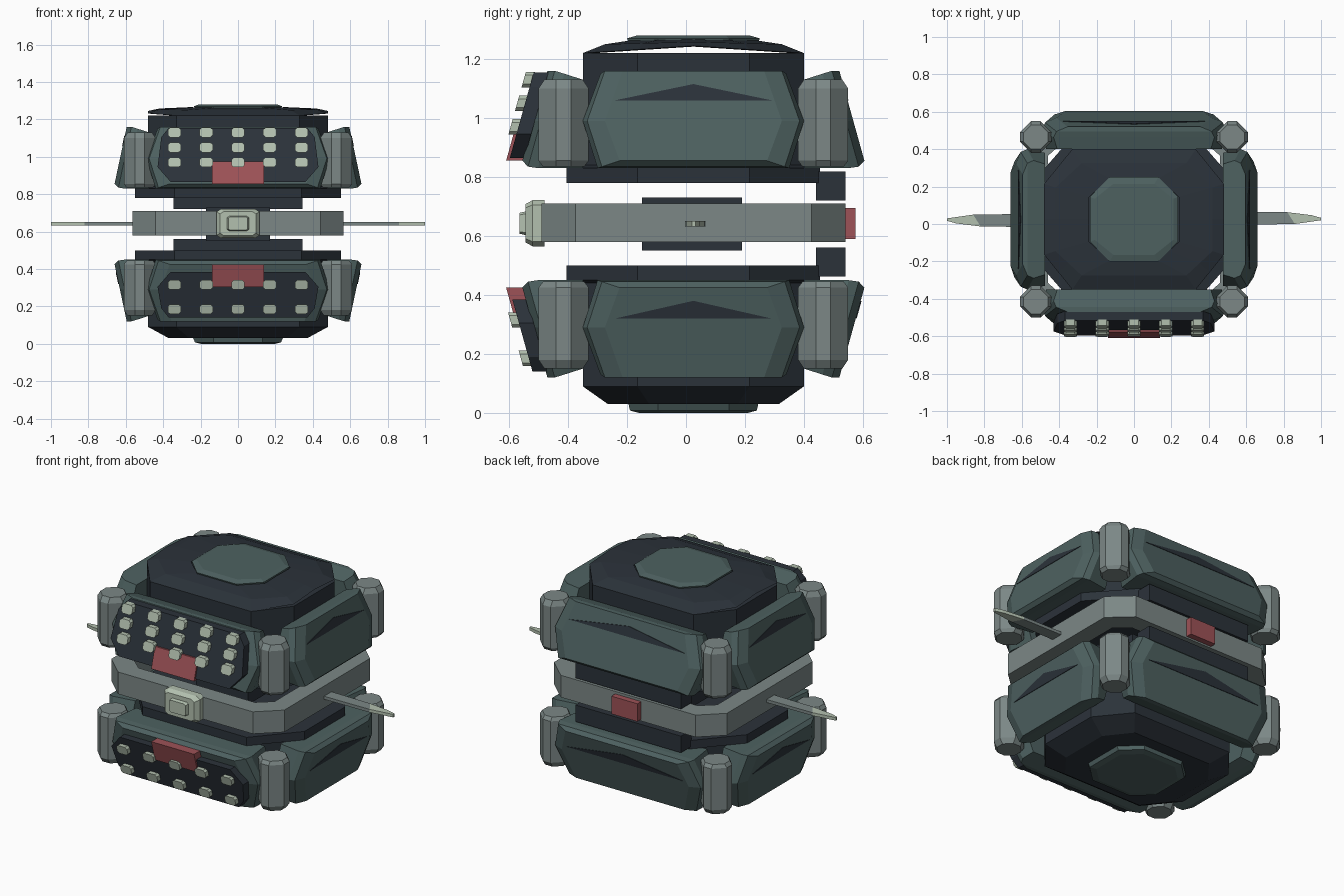
import bpy
import bmesh
from math import cos, sin, pi, radians
from mathutils import Vector

cube = bpy.data.objects.get("Cube")
if cube:
    bpy.data.objects.remove(cube, do_unlink=True)

MID, CY = 0.64, 0.025  # mirror height and depth centre of the body


def material(name, rgb):
    m = bpy.data.materials.new(name)
    m.use_nodes = True
    m.diffuse_color = (*rgb, 1)
    m.node_tree.nodes["Principled BSDF"].inputs["Base Color"].default_value = (*rgb, 1)
    return m


TEAL = material("dark teal", (0.075, 0.12, 0.118))
DARK = material("blue black", (0.024, 0.032, 0.042))
GREY = material("blue grey", (0.2, 0.245, 0.24))
PALE = material("pale green grey", (0.45, 0.53, 0.43))
RED = material("faded red", (0.34, 0.085, 0.095))


def loft(name, rings, mat, closed=False):
    """Skin a list of equal point rings; cap the ends or join them in a loop."""
    bm = bmesh.new()
    rows = [[bm.verts.new(p) for p in ring] for ring in rings]
    n = len(rows[0])
    pairs = list(zip(rows, rows[1:])) + ([(rows[-1], rows[0])] if closed else [])
    for a, b in pairs:
        for i in range(n):
            j = (i + 1) % n
            bm.faces.new((a[i], a[j], b[j], b[i]))
    if not closed:
        bm.faces.new(rows[0])
        bm.faces.new(rows[-1])
    bmesh.ops.recalc_face_normals(bm, faces=bm.faces)
    mesh = bpy.data.meshes.new(name)
    bm.to_mesh(mesh)
    bm.free()
    mesh.materials.append(mat)
    ob = bpy.data.objects.new(name, mesh)
    bpy.context.collection.objects.link(ob)
    return ob


def octagon(x, y, fx, fy, z):
    """Octagon of half size x, y whose straight sides have half lengths fx, fy."""
    pts = [(x, -fy), (x, fy), (fx, y), (-fx, y), (-x, fy), (-x, -fy), (-fx, -y), (fx, -y)]
    return [(px, py + CY, z) for px, py in pts]


def box(name, lo, hi, mat):
    ring = [(lo[0], lo[1]), (hi[0], lo[1]), (hi[0], hi[1]), (lo[0], hi[1])]
    return loft(name, [[(x, y, z) for x, y in ring] for z in (lo[2], hi[2])], mat)


class Panel:
    """Sloped armour panel; u runs across, d outward, h away from the middle."""

    def __init__(self, angle, sign, half_width, d_top, d_low):
        self.c, self.s = round(cos(radians(angle))), round(sin(radians(angle)))
        self.sign, self.w, self.d_top, self.d_low = sign, half_width, d_top, d_low

    def depth(self, h):
        return self.d_low + (self.d_top - self.d_low) * (h - 0.215) / 0.305

    def point(self, u, d, h):
        return (u * self.c + d * self.s, CY + d * self.c - u * self.s, MID + self.sign * h)

    def hexagon(self, w, low, top, inward, flat=None):
        pts = [(-w + 0.05, low), (w - 0.05, low), (w, 0.35),
               (w - 0.06, top), (-w + 0.06, top), (-w, 0.35)]
        return [self.point(u, flat or self.depth(h) - inward, h) for u, h in pts]

    def body(self, name):
        loft(name, [self.hexagon(self.w - 0.02, 0.19, 0.49, 0, self.d_top - 0.12),
                    self.hexagon(self.w, 0.19, 0.51, 0.06),
                    self.hexagon(self.w - 0.015, 0.195, 0.52, 0.025),
                    self.hexagon(self.w - 0.075, 0.215, 0.52, 0)], TEAL)

    def slab(self, name, outline, near, far, mat):
        loft(name, [[self.point(u, self.depth(h) + o, h) for u, h in outline]
                    for o in (near, far)], mat)


def rect(u, h, hu, hh):
    return [(u - hu, h - hh), (u + hu, h - hh), (u + hu, h + hh), (u - hu, h + hh)]


for sign, half in ((1, "upper"), (-1, "lower")):
    def level(h):
        return MID + sign * h

    # Inner body and stepped base plate
    loft(half + "_core", [octagon(0.55, 0.43, 0.34, 0.19, level(0.14)),
                          octagon(0.55, 0.43, 0.34, 0.19, level(0.19)),
                          octagon(0.48, 0.375, 0.33, 0.19, level(0.2)),
                          octagon(0.48, 0.375, 0.33, 0.19, level(0.515))], DARK)
    lo, hi = sorted((level(0.08), level(0.178)))
    box(half + "_rear_block", (-0.345, 0.44, lo), (0.345, 0.54, hi), DARK)

    # Armour panels on the four sides
    sides = (("back", 0, 0.49, 0.495, 0.58), ("left", 90, 0.375, 0.595, 0.66),
             ("front", 180, 0.49, 0.495, 0.58), ("right", 270, 0.375, 0.595, 0.66))
    for side, angle, w, d_top, d_low in sides:
        panel = Panel(angle, sign, w, d_top, d_low)
        panel.body(f"{half}_{side}_panel")
        if side != "front":
            base, tip = (0.42, 0.475) if sign > 0 else (0.32, 0.26)
            panel.slab(f"{half}_{side}_vent", [(0.11 - w, base), (w - 0.11, base), (0, tip)],
                       -0.004, 0.003, DARK)
            continue
        # Stud board and clasp on the front panel
        low, top = (0.225, 0.515) if sign > 0 else (0.255, 0.5)
        board = [(-0.36, low), (0.36, low), (0.43, low + 0.08), (0.41, top - 0.05),
                 (0.37, top), (-0.37, top), (-0.41, top - 0.05), (-0.43, low + 0.08)]
        panel.slab(half + "_stud_board", board, -0.005, 0.045, DARK)
        for h in ((0.33, 0.41, 0.49) if sign > 0 else (0.325, 0.455)):
            for col in range(-2, 3):
                u, b = col * 0.17, 0.012
                cap = [(u - 0.035 + b, h - 0.026), (u + 0.035 - b, h - 0.026),
                       (u + 0.035, h - 0.015), (u + 0.035, h + 0.015),
                       (u + 0.035 - b, h + 0.026), (u - 0.035 + b, h + 0.026),
                       (u - 0.035, h + 0.015), (u - 0.035, h - 0.015)]
                panel.slab(half + "_stud", cap, 0.04, 0.072, PALE)
        panel.slab(half + "_clasp", rect(0, 0.275, 0.14, 0.06), 0.0, 0.055, RED)

    # Corner posts, diamond shaped with trimmed edges
    for sx in (1, -1):
        for sy in (1, -1):
            def diamond(r, h):
                t = 0.025
                pts = [(r, -t), (r, t), (t, r), (-t, r), (-r, t), (-r, -t), (-t, -r), (t, -r)]
                return [(sx * 0.525 + x, CY + sy * 0.44 + y, level(h)) for x, y in pts]
            loft(half + "_corner_post", [diamond(0.07, 0.195), diamond(0.085, 0.215),
                                         diamond(0.085, 0.46), diamond(0.065, 0.49)], GREY)

# Top cap: rim, arched shell and plate
loft("top_rim", [octagon(0.48, 0.375, 0.33, 0.19, z) for z in (1.155, 1.22)], DARK)


def arched(x, y, fx, fy, low, rise):
    """Octagon with side midpoints, lifted towards its y centre."""
    base = [Vector(p) for p in octagon(x, y, fx, fy, low)]
    pts = [q for i, p in enumerate(base) for q in (p, (p + base[(i + 1) % 8]) / 2)]
    for p in pts:
        p.z += rise * (1 - abs(p.y - CY) / y)
    return pts


loft("top_shell", [arched(0.48, 0.375, 0.33, 0.19, 1.22, 0.025),
                   arched(0.42, 0.3, 0.28, 0.17, 1.25, 0.008),
                   arched(0.24, 0.22, 0.13, 0.12, 1.262, 0.004),
                   arched(0.24, 0.22, 0.13, 0.12, 1.255, 0.003),
                   arched(0.42, 0.3, 0.28, 0.17, 1.243, 0.007),
                   arched(0.47, 0.365, 0.32, 0.18, 1.218, 0.024)], DARK, closed=True)
loft("top_plate", [octagon(0.23, 0.22, 0.13, 0.12, 1.255),
                   octagon(0.235, 0.225, 0.13, 0.12, 1.27),
                   octagon(0.21, 0.19, 0.11, 0.11, 1.28)], TEAL)

# Bottom cap
loft("bottom_cap", [octagon(0.48, 0.375, 0.33, 0.19, 0.125),
                    octagon(0.48, 0.375, 0.33, 0.19, 0.09),
                    octagon(0.37, 0.29, 0.26, 0.15, 0.03)], DARK)
loft("bottom_plate", [octagon(0.24, 0.22, 0.13, 0.12, 0.03),
                      octagon(0.23, 0.215, 0.13, 0.12, 0.008),
                      octagon(0.2, 0.185, 0.11, 0.1, 0)], TEAL)

# Middle: central shaft and belt ring
box("central_shaft", (-0.17, -0.15, 0.55), (0.17, 0.19, 0.73), DARK)
loft("belt_ring", [octagon(0.565, 0.515, 0.44, 0.4, 0.58), octagon(0.565, 0.515, 0.44, 0.4, 0.71),
                   octagon(0.46, 0.41, 0.38, 0.34, 0.71), octagon(0.46, 0.41, 0.38, 0.34, 0.58)],
     GREY, closed=True)
box("rear_latch", (-0.085, 0.53, 0.59), (0.085, 0.575, 0.695), RED)


# Front buckle in two steps
def buckle(r, y):
    t = r * 0.8
    pts = [(r, -t), (r, t), (t, r), (-t, r), (-r, t), (-r, -t), (-t, -r), (t, -r)]
    return [(x, y, 0.643 + z * 0.68) for x, z in pts]


loft("buckle", [buckle(0.115, -0.48), buckle(0.115, -0.52), buckle(0.095, -0.545)], PALE)
loft("buckle_stud", [buckle(0.06, -0.54), buckle(0.052, -0.565)], PALE)

# Side blades with pale tips
for sx, side in ((1, "left"), (-1, "right")):
    def blade(name, outline, mat):
        loft(name, [[(sx * x, CY + sx * y, z) for x, y in outline] for z in (0.632, 0.65)], mat)
    blade(side + "_blade", [(0.5, -0.03), (0.86, -0.025), (0.82, 0.038), (0.5, 0.042)], GREY)
    blade(side + "_blade_tip", [(0.86, -0.025), (1.0, -0.005), (1.0, 0.008), (0.95, 0.022),
                                (0.82, 0.038)], PALE)
